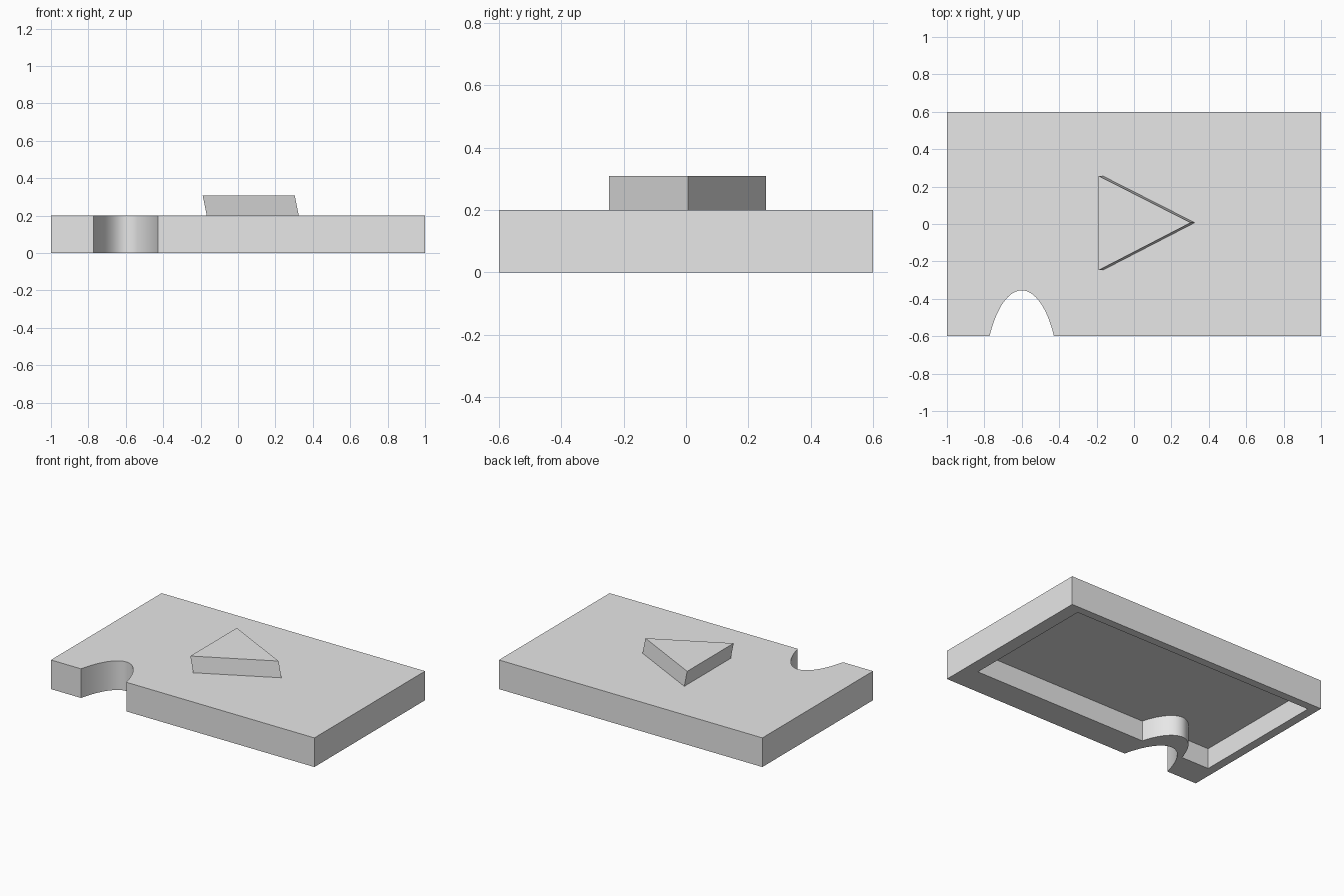
import bpy, bmesh, math

if "Cube" in bpy.data.objects:
    bpy.data.objects.remove(bpy.data.objects["Cube"])

grey = bpy.data.materials.new("light_grey")
grey.use_nodes = True
grey.diffuse_color = (0.8, 0.8, 0.8, 1)
grey.node_tree.nodes["Principled BSDF"].inputs["Base Color"].default_value = (0.8, 0.8, 0.8, 1)


def loft(name, loops):
    """Join matching point loops in order, with a cap on each end."""
    bm = bmesh.new()
    rings = [[bm.verts.new(p) for p in loop] for loop in loops]
    n = len(rings[0])
    for a, b in zip(rings, rings[1:]):
        for i in range(n):
            j = (i + 1) % n
            bm.faces.new((a[i], a[j], b[j], b[i]))
    bm.faces.new(rings[0])
    bm.faces.new(rings[-1])
    bmesh.ops.recalc_face_normals(bm, faces=bm.faces)
    mesh = bpy.data.meshes.new(name)
    bm.to_mesh(mesh)
    bm.free()
    obj = bpy.data.objects.new(name, mesh)
    bpy.context.collection.objects.link(obj)
    mesh.materials.append(grey)
    return obj


# Slab outline with an elliptical notch in the front edge
half_x, half_y, height = 1.0, 0.6, 0.2
notch_x, notch_y, radius_x, radius_y = -0.6, -0.855, 0.2, 0.5
start = math.asin((-half_y - notch_y) / radius_y)
steps = 32
outline = []
for i in range(steps + 1):
    a = math.pi - start - (math.pi - 2 * start) * i / steps
    outline.append((notch_x + radius_x * math.cos(a), notch_y + radius_y * math.sin(a)))
outline += [(half_x, -half_y), (half_x, half_y), (-half_x, half_y), (-half_x, -half_y)]

# Hollow slab: the pocket underneath is a shrunken copy of the outline
pocket = [(x * 0.925 - 0.015, y * 0.796 + 0.0675) for x, y in outline]


def at(points, z):
    return [(x, y, z) for x, y in points]


slab = loft("slab", [at(outline, height), at(outline, 0), at(pocket, 0), at(pocket, 0.14)])

# Raised triangle, leaning slightly toward the right side
triangle = [(-0.167, -0.247), (0.325, 0.007), (-0.167, 0.257)]
leaning = [(x - 0.022, y) for x, y in triangle]
loft("raised_triangle", [at(triangle, height), at(leaning, 0.309)])

# Smooth only the curved notch walls
bpy.ops.object.select_all(action='DESELECT')
slab.select_set(True)
bpy.context.view_layer.objects.active = slab
bpy.ops.object.shade_smooth_by_angle(angle=math.radians(30))
